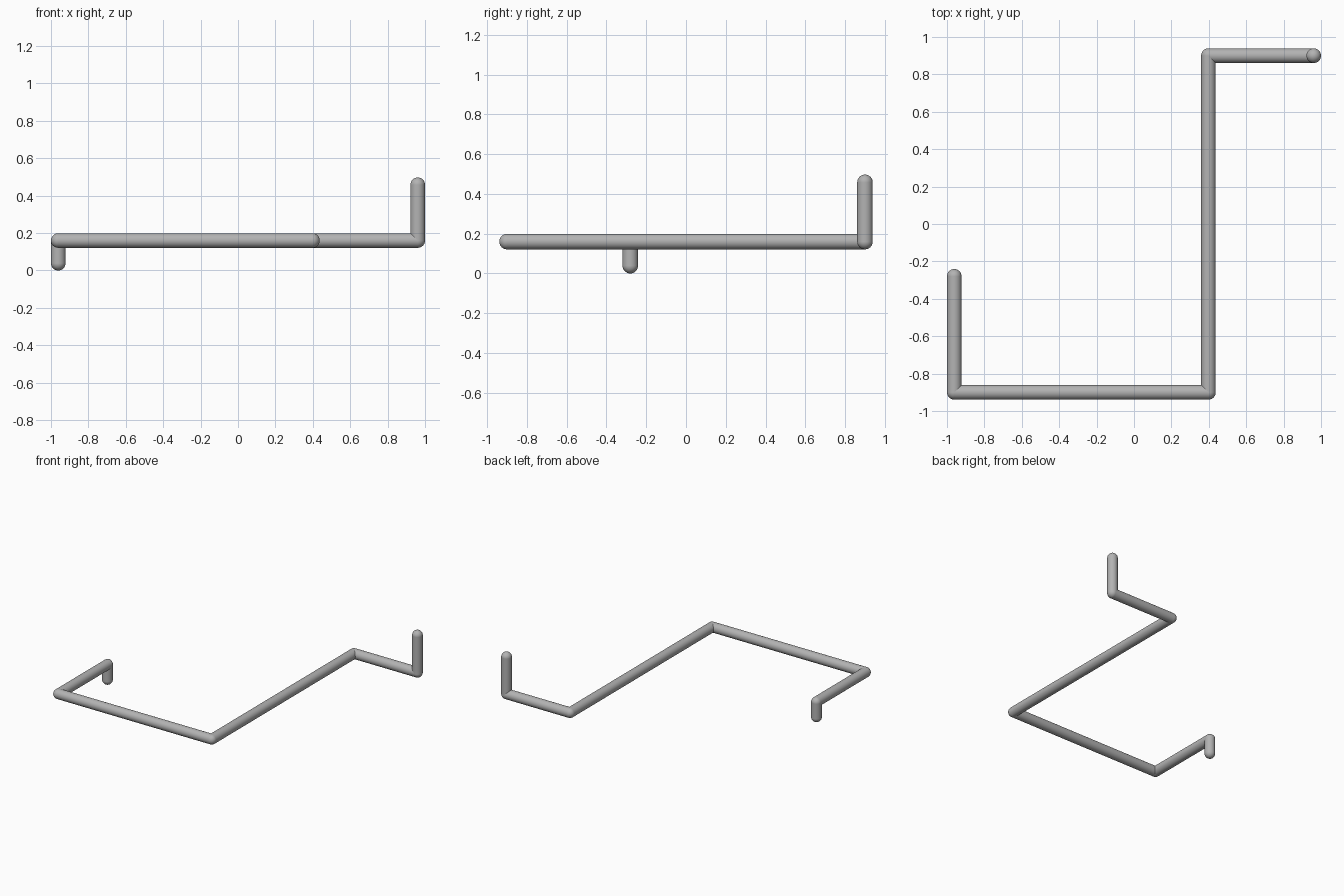
import bpy
from mathutils import Vector

if "Cube" in bpy.data.objects:
    bpy.data.objects.remove(bpy.data.objects["Cube"])

RADIUS = 0.039
SIDES = 32

metal = bpy.data.materials.new("grey metal")
metal.use_nodes = True
colour = (0.45, 0.45, 0.45, 1)
metal.diffuse_color = colour
metal.node_tree.nodes["Principled BSDF"].inputs["Base Color"].default_value = colour


def finish(name):
    ob = bpy.context.object
    ob.name = name
    ob.data.materials.append(metal)
    bpy.ops.object.shade_smooth_by_angle()


def rod(name, a, b):
    axis = b - a
    bpy.ops.mesh.primitive_cylinder_add(
        vertices=SIDES, radius=RADIUS, depth=axis.length, end_fill_type='NOTHING',
        location=(a + b) / 2, rotation=axis.to_track_quat('Z', 'Y').to_euler())
    finish(name)


def ball(name, centre):
    bpy.ops.mesh.primitive_uv_sphere_add(
        segments=SIDES, ring_count=SIDES // 2, radius=RADIUS, location=centre)
    finish(name)


# Bend points, from the lower tip to the upper tip
path = [Vector(p) for p in (
    (-0.961, -0.28, 0.039), (-0.961, -0.28, 0.16), (-0.961, -0.9, 0.16),
    (0.398, -0.9, 0.16), (0.398, 0.9, 0.16), (0.961, 0.9, 0.16),
    (0.961, 0.9, 0.458))]
rods = ["lower_peg", "left_arm", "front_bar", "long_bar", "back_arm", "upper_peg"]
balls = ["lower_tip", "lower_bend", "left_bend", "front_bend",
         "back_bend", "upper_bend", "upper_tip"]

# Straight rods
for name, a, b in zip(rods, path, path[1:]):
    rod(name, a, b)

# Rounded bends and tips
for name, p in zip(balls, path):
    ball(name, p)
